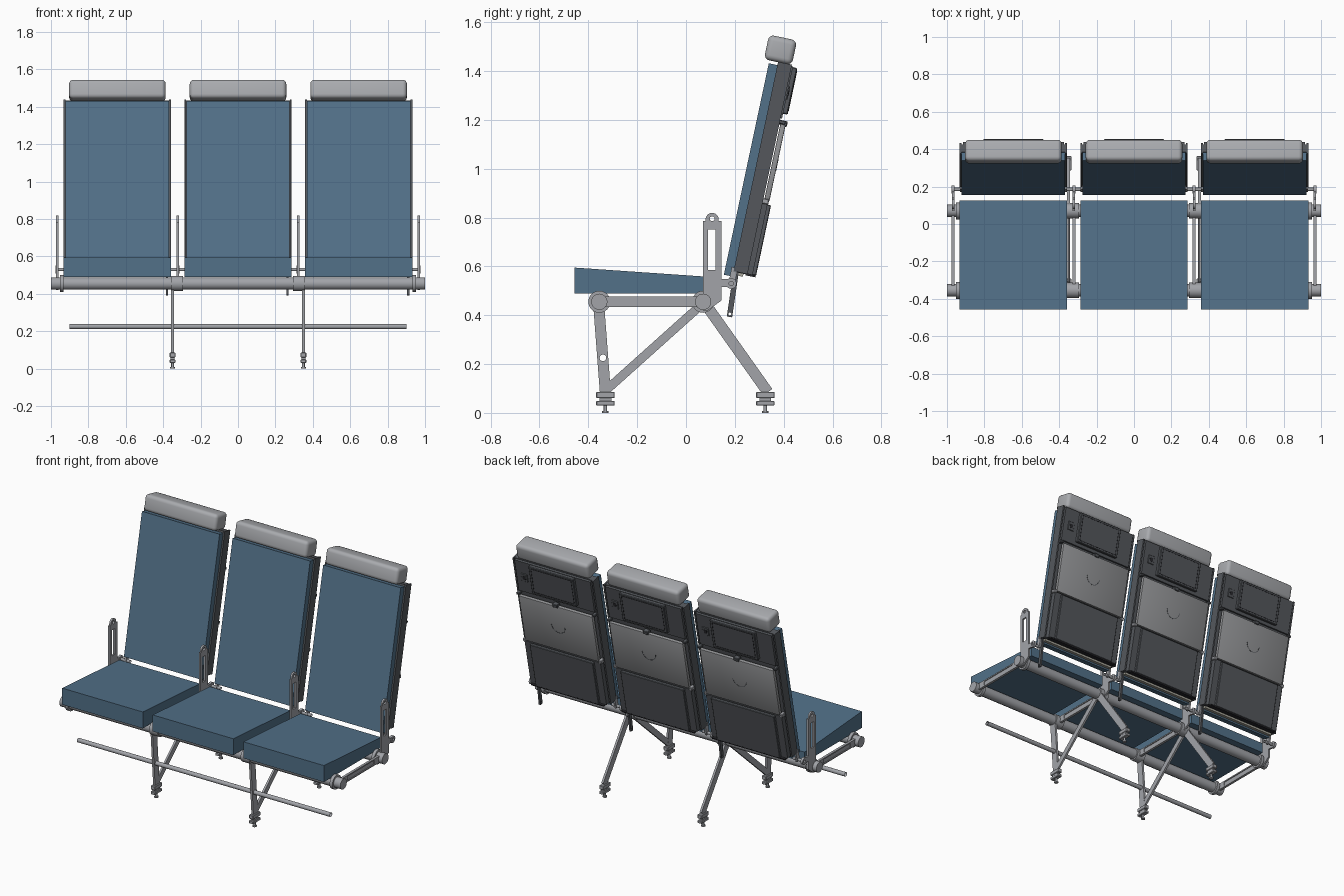
import bpy, bmesh, math
from mathutils import Matrix, Vector

if "Cube" in bpy.data.objects:
    bpy.data.objects.remove(bpy.data.objects["Cube"])


def material(name, r, g, b):
    m = bpy.data.materials.new(name)
    m.diffuse_color = (r, g, b, 1)
    m.use_nodes = True
    m.node_tree.nodes["Principled BSDF"].inputs["Base Color"].default_value = m.diffuse_color
    return m


BLUE = material("blue fabric", 0.085, 0.165, 0.25)
DARK = material("dark grey plastic", 0.09, 0.097, 0.108)
METAL = material("light grey metal", 0.36, 0.37, 0.395)
HEAD = material("headrest grey", 0.40, 0.41, 0.43)
TRAY = material("tray grey", 0.29, 0.295, 0.305)
BLACK = material("black underside", 0.022, 0.022, 0.026)
BEIGE = material("beige bar", 0.42, 0.41, 0.35)

ID = Matrix.Identity(4)
SIDE = Matrix(((0, 0, 1, 0), (1, 0, 0, 0), (0, 1, 0, 0), (0, 0, 0, 1)))  # drawn in y-z, thick in x


def add(name, mesh, mats, matrix=ID):
    ob = bpy.data.objects.new(name, mesh)
    bpy.context.scene.collection.objects.link(ob)
    ob.matrix_world = matrix
    mesh.materials.clear()
    for m in mats:
        mesh.materials.append(m)
    mesh.shade_smooth()
    mesh.set_sharp_from_angle(angle=math.radians(35))
    return ob


def from_bm(name, bm, mats, matrix=ID):
    mesh = bpy.data.meshes.new(name)
    bm.to_mesh(mesh)
    bm.free()
    return add(name, mesh, mats, matrix)


def box(name, xr, yr, zr, mat, matrix=ID, bevel=0, seg=1):
    bm = bmesh.new()
    bmesh.ops.create_cube(bm, size=1)
    for v in bm.verts:
        v.co = Vector([(r[0] + r[1]) / 2 + c * (r[1] - r[0]) for r, c in zip((xr, yr, zr), v.co)])
    if bevel:
        bmesh.ops.bevel(bm, geom=bm.edges[:], offset=bevel, segments=seg, profile=0.5, affect='EDGES')
    return from_bm(name, bm, [mat], matrix)


def rod(name, x0, x1, y, z, r, mat, caps=None, axis='X', matrix=ID, sides=32, ends=True):
    bm = bmesh.new()
    bmesh.ops.create_cone(bm, cap_ends=ends, segments=sides, radius1=r, radius2=r, depth=x1 - x0)
    for f in bm.faces:
        f.material_index = 1 if caps and abs(f.normal.z) > 0.9 else 0
    if axis == 'X':
        bm.transform(Matrix.Translation(((x0 + x1) / 2, y, z)) @ Matrix.Rotation(math.pi / 2, 4, 'Y'))
    else:  # upright, x0..x1 is the height, y and z give the x-y place
        bm.transform(Matrix.Translation((y, z, (x0 + x1) / 2)))
    return from_bm(name, bm, [mat, caps or mat], matrix)


def circle(a, b, r, n=24):
    return [(a + r * math.cos(2 * math.pi * i / n), b + r * math.sin(2 * math.pi * i / n)) for i in range(n)]


def rect(a0, a1, b0, b1):
    return [(a0, b0), (a1, b0), (a1, b1), (a0, b1)]


def bar(p, q, w):
    p, q = Vector(p), Vector(q)
    n = (q - p).normalized().orthogonal() * w / 2
    return [tuple(p + n), tuple(q + n), tuple(q - n), tuple(p - n)]


def plate(name, loops, t, mat, matrix):
    """Flat plate from 2D outlines; inner outlines become holes."""
    cu = bpy.data.curves.new(name, 'CURVE')
    cu.dimensions, cu.fill_mode, cu.extrude = '2D', 'BOTH', t / 2
    for pts in loops:
        s = cu.splines.new('POLY')
        s.points.add(len(pts) - 1)
        for sp, c in zip(s.points, pts):
            sp.co = (c[0], c[1], 0, 1)
        s.use_cyclic_u = True
    tmp = bpy.data.objects.new(name + " outline", cu)
    mesh = bpy.data.meshes.new_from_object(tmp)
    bpy.data.objects.remove(tmp)
    return add(name, mesh, [mat], matrix)


def at_x(x):
    return Matrix.Translation((x, 0, 0)) @ SIDE


# Cross tubes and baggage bar
for name, y in (("front_tube", -0.355), ("rear_tube", 0.07)):
    rod(name, -1, 1, y, 0.455, 0.033, METAL, caps=DARK)
    for s in (-1, 1):
        rod(name + "_end_collar", s * 0.942 - 0.01, s * 0.942 + 0.01, y, 0.455, 0.045, METAL)
        rod(name + "_leg_collar", s * 0.326 - 0.031, s * 0.326 + 0.031, y, 0.455, 0.041, METAL)
rod("baggage_bar", -0.9, 0.9, -0.34, 0.225, 0.0135, METAL, sides=20, ends=False)

# Armrest posts with spreaders and back hinges
for x in (-0.967, -0.322, 0.322, 0.967):
    post = [(0.07, 0.42), (0.09, 0.42), (0.145, 0.46), (0.145, 0.785), (0.07, 0.785)]
    slot = [(0.09, 0.585), (0.12, 0.585), (0.12, 0.75), (0.09, 0.75)]
    plate("armrest_post", [post, slot], 0.012, METAL, at_x(x))
    tab = [(0.08, 0.785), (0.134, 0.785)] + [(0.107 + 0.027 * math.cos(a), 0.792 + 0.027 * math.sin(a))
                                             for a in [math.pi * i / 12 for i in range(13)]]
    plate("armrest_pivot", [tab, circle(0.107, 0.795, 0.01)], 0.012, METAL, at_x(x))
    plate("back_hinge_arm", [rect(0.14, 0.172, 0.515, 0.548)], 0.012, METAL, at_x(x))
    plate("back_hinge", [circle(0.185, 0.53, 0.022), circle(0.185, 0.53, 0.009)], 0.016, METAL, at_x(x))
    plate("spreader_rim", [rect(-0.355, 0.07, 0.434, 0.476), rect(-0.28, -0.005, 0.441, 0.468)],
          0.016, METAL, at_x(x))
    plate("spreader_web", [rect(-0.29, 0.005, 0.437, 0.472)], 0.006, METAL, at_x(x))

# Legs and feet
for x in (-0.35, 0.35):
    plate("front_leg", [bar((-0.358, 0.45), (-0.33, 0.08), 0.045), circle(-0.34, 0.225, 0.0135)],
          0.014, METAL, at_x(x))
    plate("diagonal_brace", [bar((0.06, 0.44), (-0.325, 0.095), 0.036)], 0.013, METAL, at_x(x))
    plate("rear_leg", [bar((0.08, 0.445), (0.335, 0.085), 0.045)], 0.014, METAL, at_x(x))
    for y in (-0.33, 0.325):
        box("foot_top", (x - 0.015, x + 0.015), (y - 0.038, y + 0.038), (0.06, 0.086), METAL, bevel=0.003)
        box("foot_neck", (x - 0.01, x + 0.01), (y - 0.024, y + 0.024), (0.045, 0.065), METAL)
        box("foot_flange", (x - 0.015, x + 0.015), (y - 0.038, y + 0.038), (0.03, 0.049), METAL, bevel=0.003)
        rod("foot_stud", 0, 0.035, x, y, 0.007, METAL, axis='Z', sides=16)
        rod("foot_pad", 0, 0.008, x, y, 0.013, METAL, axis='Z', sides=16)

# Three seats
for c in (-0.645, 0, 0.645):
    # Wedge cushion with black underside
    bm = bmesh.new()
    prof = [(-0.457, 0.489), (0.125, 0.489), (0.125, 0.555), (-0.457, 0.595)]
    f = bm.faces.new([bm.verts.new((c - 0.287, y, z)) for y, z in prof])
    out = bmesh.ops.extrude_face_region(bm, geom=[f])
    bmesh.ops.translate(bm, vec=(0.574, 0, 0), verts=[v for v in out["geom"] if isinstance(v, bmesh.types.BMVert)])
    bmesh.ops.recalc_face_normals(bm, faces=bm.faces[:])
    for f in bm.faces:
        f.material_index = 1 if f.normal.z < -0.9 else 0
    from_bm("seat_cushion", bm, [BLUE, BLACK])

    # Reclined back: local x across, y towards the rear, z up the back
    B = Matrix.Translation((c, 0.155, 0.566)) @ Matrix.Rotation(math.radians(-12), 4, 'X')
    box("back_cushion", (-0.276, 0.276), (0, 0.046), (0, 0.885), BLUE, B)
    box("back_shell", (-0.279, 0.279), (0.044, 0.085), (0.02, 0.897), DARK, B)
    for s in (-1, 1):
        xs = sorted((s * 0.277, s * 0.287))
        box("back_wing", xs, (0.036, 0.094), (0.022, 0.899), DARK, B)
        xs = sorted((s * 0.258, s * 0.28))
        box("tray_hinge", xs, (0.085, 0.118), (0.318, 0.34), METAL, B, 0.003)
        box("tray_stop", xs, (0.085, 0.118), (0.652, 0.668), DARK, B, 0.003)
    box("headrest", (-0.258, 0.258), (-0.023, 0.094), (0.897, 1.0), HEAD, B, 0.022, 4)

    # Upper rear panel, monitor and socket
    box("upper_panel", (-0.27, 0.27), (0.08, 0.1), (0.675, 0.893), DARK, B)
    box("monitor", (-0.16, 0.16), (0.095, 0.119), (0.695, 0.89), DARK, B, 0.004)
    rim = [rect(-0.145, 0.145, 0.708, 0.878), rect(-0.141, 0.141, 0.712, 0.874)]
    back_face = B @ Matrix(((1, 0, 0, 0), (0, 0, 1, 0.119), (0, 1, 0, 0), (0, 0, 0, 1)))
    plate("monitor_rim", rim, 0.003, BLACK, back_face)
    box("socket", (0.19, 0.235), (0.098, 0.105), (0.755, 0.81), DARK, B, 0.002)
    box("socket_hole", (0.202, 0.223), (0.1, 0.1065), (0.77, 0.795), BLACK, B)

    # Folding tray with cup ring and latch
    box("tray_table", (-0.262, 0.262), (0.098, 0.12), (0.332, 0.652), TRAY, B, 0.004, 2)
    arc = [math.pi * (1.0 + i / 16) for i in range(17)]
    ring = [(0.05 * math.cos(a), 0.51 + 0.05 * math.sin(a)) for a in arc]
    ring += [(0.046 * math.cos(a), 0.51 + 0.046 * math.sin(a)) for a in reversed(arc)]
    plate("cup_ring", [ring], 0.004, DARK, back_face)
    box("tray_latch", (-0.018, 0.018), (0.095, 0.126), (0.645, 0.668), DARK, B, 0.003)

    # Lower pocket, underside strips and recline strut
    box("lower_panel", (-0.27, 0.27), (0.08, 0.115), (0.023, 0.325), DARK, B)
    box("pocket", (-0.225, 0.225), (0.11, 0.13), (0.023, 0.318), DARK, B, 0.003)
    box("pocket_underside", (-0.26, 0.26), (0.086, 0.128), (0.016, 0.024), BLACK, B)
    box("back_crossbar", (-0.265, 0.265), (0.05, 0.078), (0.008, 0.021), BEIGE, B)
    plate("recline_strut", [bar((0.207, 0.59), (0.178, 0.393), 0.022), circle(0.18, 0.405, 0.006, 12)],
          0.012, DARK, at_x(c + 0.265))
    for s in (-1, 1):
        xs = sorted((s * 0.25, s * 0.318))
        rod("back_hinge_pin", xs[0] + c, xs[1] + c, 0.185, 0.53, 0.009, METAL, sides=16, ends=False)
        plate("back_hinge_lug", [bar((0.185, 0.52), (0.2, 0.595), 0.026)], 0.012, METAL, at_x(c + s * 0.28))
